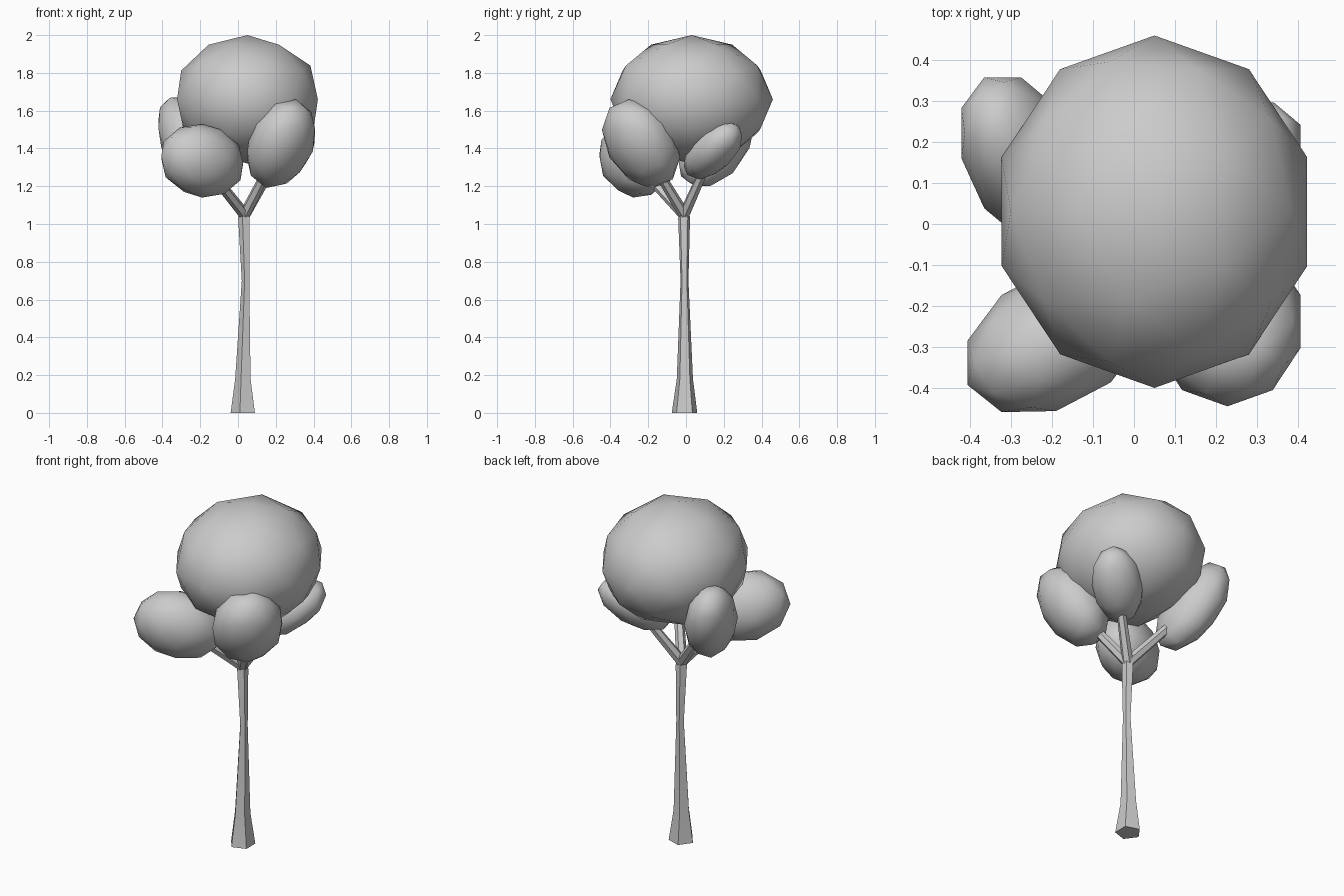
import bpy, bmesh, math
from mathutils import Vector, Matrix

if "Cube" in bpy.data.objects:
    bpy.data.objects.remove(bpy.data.objects["Cube"])


def finish(name, bm, smooth_angle):
    bmesh.ops.recalc_face_normals(bm, faces=bm.faces)
    mesh = bpy.data.meshes.new(name)
    bm.to_mesh(mesh)
    bm.free()
    ob = bpy.data.objects.new(name, mesh)
    bpy.context.collection.objects.link(ob)
    bpy.ops.object.select_all(action='DESELECT')
    ob.select_set(True)
    bpy.context.view_layer.objects.active = ob
    bpy.ops.object.shade_smooth_by_angle(angle=math.radians(smooth_angle))
    return ob


def tube(name, stations, sides, direction):
    """Tapered tube through (x, y, z, radius) stations."""
    bm = bmesh.new()
    q = Vector(direction).to_track_quat('Z', 'Y')
    rings = []
    for x, y, z, r in stations:
        ring = []
        for i in range(sides):
            a = 2 * math.pi * i / sides
            ring.append(bm.verts.new(Vector((x, y, z)) + q @ Vector((r * math.cos(a), r * math.sin(a), 0))))
        rings.append(ring)
    for lo, hi in zip(rings, rings[1:]):
        for i in range(sides):
            j = (i + 1) % sides
            bm.faces.new((lo[i], lo[j], hi[j], hi[i]))
    bm.faces.new(rings[0])
    bm.faces.new(rings[-1])
    return finish(name, bm, 50)


def leaf_blob(name, centre, half, tilt=(0, 0, 0)):
    """Low-poly ellipsoid from its half extents and tilt terms (xy, xz, yz)."""
    hx, hy, hz = half
    xy, xz, yz = tilt
    a = hx
    b, c = xy / a, xz / a
    d = math.sqrt(hy * hy - b * b)
    e = (yz - b * c) / d
    f = math.sqrt(hz * hz - c * c - e * e)
    shape = Matrix(((a, 0, 0), (b, d, 0), (c, e, f))).to_4x4()
    bm = bmesh.new()
    bmesh.ops.create_icosphere(bm, subdivisions=2, radius=1,
                               matrix=Matrix.Translation(centre) @ shape @ Matrix.Rotation(math.pi, 4, 'Z'))
    return finish(name, bm, 60)


# Foliage
leaf_blob("crown_foliage", (0.05, 0.03, 1.66), (0.392, 0.43, 0.34))
blobs = {
    "front_left": ((-0.19, -0.28, 1.335), (0.227, 0.187, 0.197), (0.014, -0.004, -0.005)),
    "front_right": ((0.228, -0.238, 1.425), (0.188, 0.207, 0.238), (0.0, 0.012, -0.015)),
    "back_left": ((-0.275, 0.16, 1.435), (0.154, 0.208, 0.247), (-0.01, -0.015, 0.02)),
    "back_right": ((0.235, 0.143, 1.39), (0.18, 0.16, 0.155), (0.01, 0.012, 0.012)),
}
for side, (centre, half, tilt) in blobs.items():
    leaf_blob(side + "_foliage", centre, half, tilt)

# Branches from the fork into each side blob
fork = Vector((0.035, -0.01, 1.05))
for side, (centre, half, tilt) in blobs.items():
    tip = fork.lerp(Vector(centre), 0.8)
    tube(side + "_branch", [(*fork, 0.03), (*tip, 0.024)], 6, tip - fork)

# Trunk with flared foot
tube("trunk", [(0.032, -0.008, 0, 0.071), (0.03, -0.006, 0.18, 0.045),
               (0.042, -0.008, 0.7, 0.022), (0.034, -0.01, 1.03, 0.033),
               (0.034, -0.01, 1.08, 0.024)], 5, (0, 0, 1))
